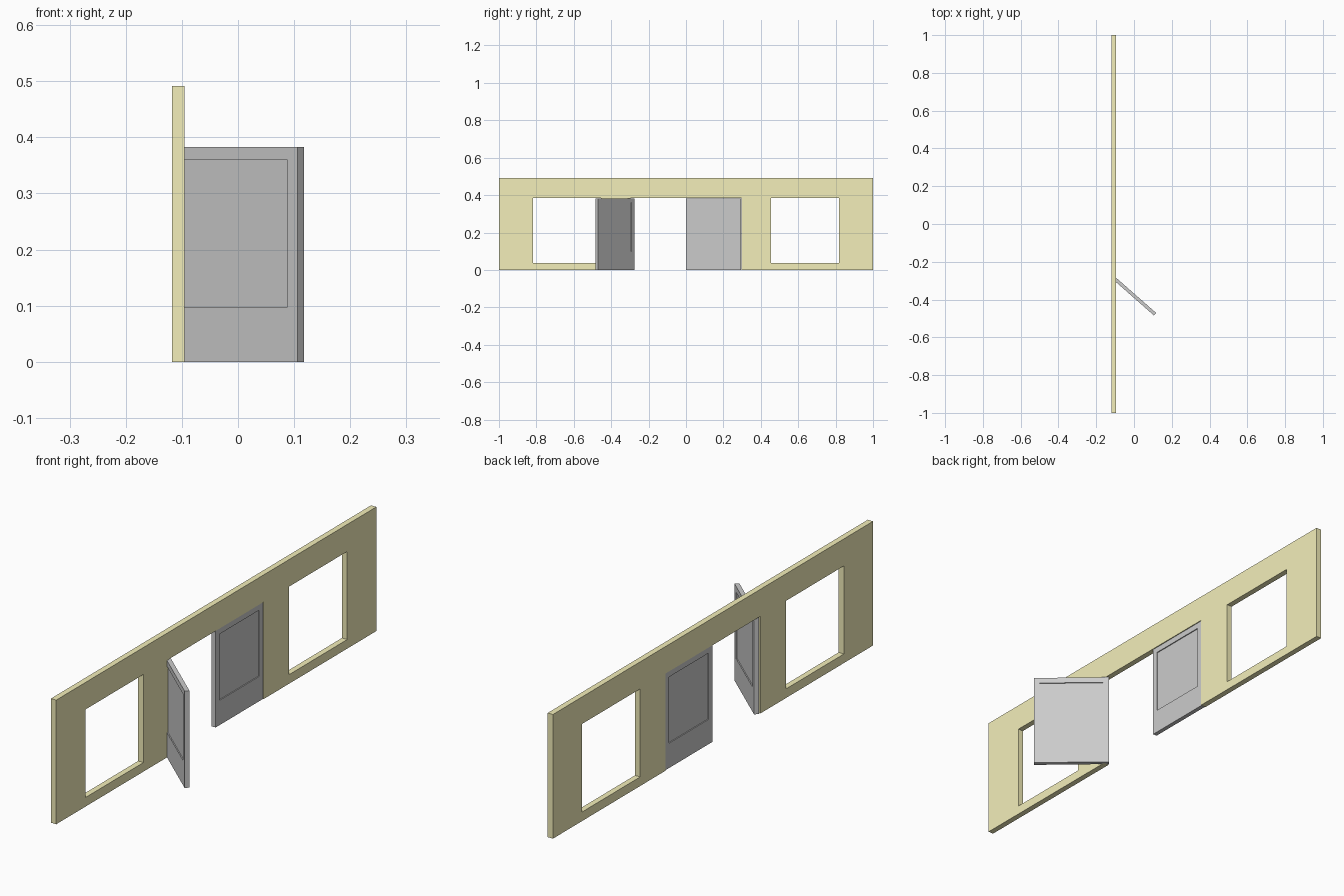
import bpy, bmesh, math
from mathutils import Vector

if "Cube" in bpy.data.objects:
    bpy.data.objects.remove(bpy.data.objects["Cube"])


def make_object(name, bm):
    bmesh.ops.recalc_face_normals(bm, faces=bm.faces[:])
    mesh = bpy.data.meshes.new(name)
    bm.to_mesh(mesh)
    bm.free()
    obj = bpy.data.objects.new(name, mesh)
    bpy.context.collection.objects.link(obj)
    return obj


# Wall: grid of cells, leaving out two windows and the doorway, then extruded
def make_wall(x0, x1):
    ys = [-1, -0.818, -0.455, -0.296, 0.296, 0.455, 0.818, 1]
    zs = [0, 0.036, 0.384, 0.491]
    openings = {(1, 1), (5, 1), (3, 0), (3, 1)}
    bm = bmesh.new()
    for i in range(len(ys) - 1):
        for j in range(len(zs) - 1):
            if (i, j) in openings:
                continue
            corners = [(ys[i], zs[j]), (ys[i + 1], zs[j]),
                       (ys[i + 1], zs[j + 1]), (ys[i], zs[j + 1])]
            bm.faces.new([bm.verts.new((x0, y, z)) for y, z in corners])
    bmesh.ops.remove_doubles(bm, verts=bm.verts[:], dist=1e-4)
    ext = bmesh.ops.extrude_face_region(bm, geom=bm.faces[:], use_keep_orig=True)
    moved = [v for v in ext["geom"] if isinstance(v, bmesh.types.BMVert)]
    bmesh.ops.translate(bm, verts=moved, vec=(x1 - x0, 0, 0))
    return make_object("wall", bm)


# Door leaf: slab along local x from its hinge, with a sunken panel on each side
def make_door(name, hinge, angle):
    width, thick, height = 0.295, 0.0177, 0.383
    border, panel_bottom, sink = 0.023, 0.098, 0.004
    bm = bmesh.new()
    bmesh.ops.create_cube(bm, size=1)
    for v in bm.verts:
        v.co = Vector(((v.co.x + 0.5) * width, v.co.y * thick, (v.co.z + 0.5) * height))
    bm.normal_update()
    for panel in [f for f in bm.faces if abs(f.normal.y) > 0.9]:
        inward = -panel.normal.copy()
        bmesh.ops.inset_region(bm, faces=[panel], thickness=border, use_even_offset=True)
        for v in panel.verts:
            if v.co.z < height / 2:
                v.co.z = panel_bottom
        face = bmesh.ops.extrude_discrete_faces(bm, faces=[panel])["faces"][0]
        bmesh.ops.translate(bm, verts=face.verts[:], vec=inward * sink)
    obj = make_object(name, bm)
    obj.location = (hinge[0], hinge[1], 0)
    obj.rotation_euler.z = math.radians(angle)
    return obj


wall = make_wall(-0.118, -0.095)
yellow = bpy.data.materials.new("yellow_paint")
yellow.diffuse_color = (0.9, 0.86, 0.49, 1)
yellow.use_nodes = True
yellow.node_tree.nodes["Principled BSDF"].inputs["Base Color"].default_value = yellow.diffuse_color
wall.data.materials.append(yellow)

# One leaf closed, one swung open
make_door("closed_door", (-0.1065, 0.295), -90)
make_door("open_door", (-0.110, -0.283), -41.3)
